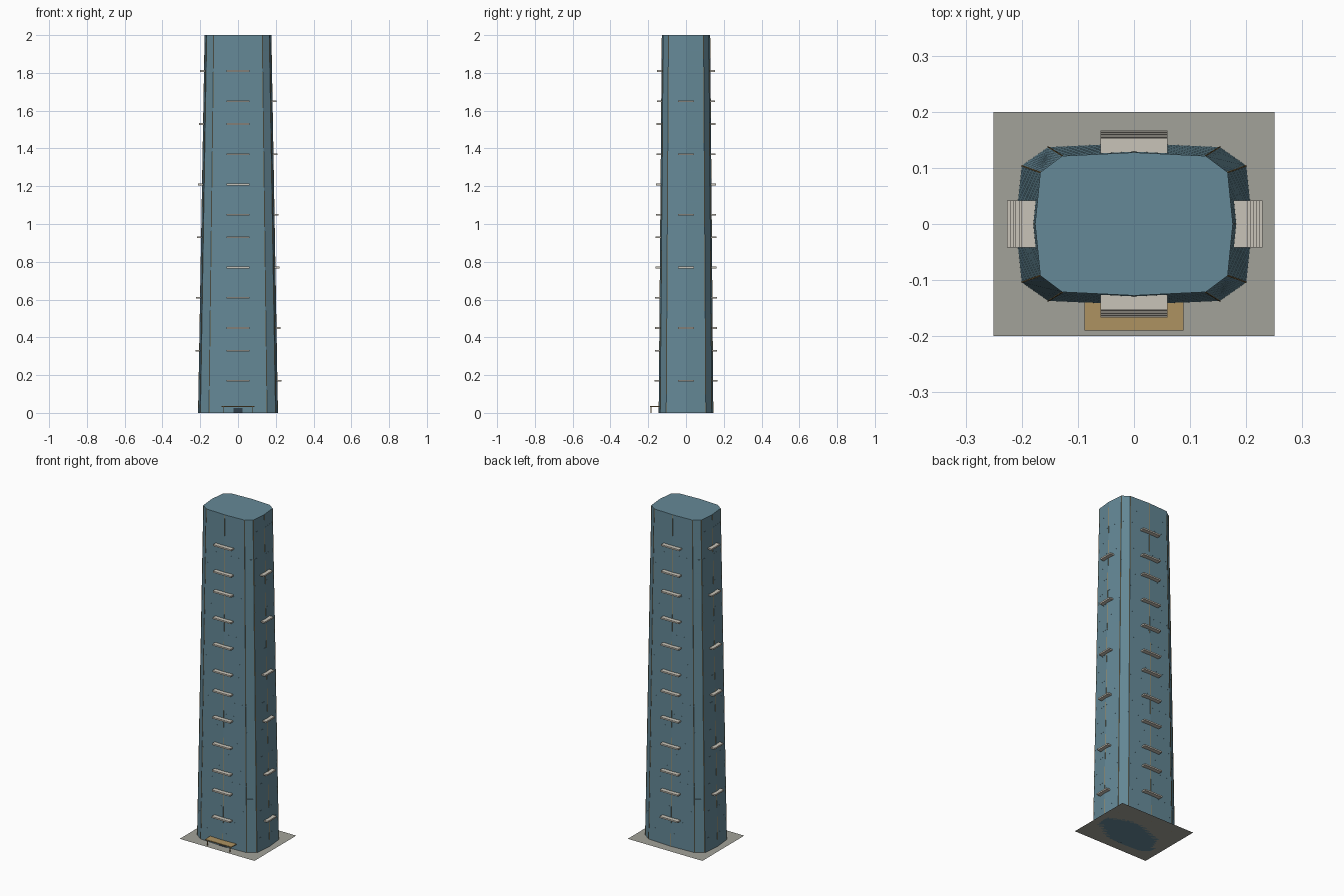
import bpy, bmesh

if "Cube" in bpy.data.objects:
    bpy.data.objects.remove(bpy.data.objects["Cube"])

def material(name, rgb):
    m = bpy.data.materials.new(name)
    m.diffuse_color = (*rgb, 1)
    m.use_nodes = True
    m.node_tree.nodes["Principled BSDF"].inputs["Base Color"].default_value = m.diffuse_color
    return m

GLASS = material("glass", (0.13, 0.25, 0.31))
STONE = material("stone", (0.58, 0.55, 0.48))
PAVING = material("paving", (0.36, 0.36, 0.32))
BRONZE = material("bronze", (0.42, 0.29, 0.12))
DARK = material("dark", (0.03, 0.05, 0.07))

H = 2.0
# quarter outline of the bowed, chamfered plan, mirrored to twelve corners
Q = [(0.211, 0), (0.2, 0.104), (0.153, 0.137), (0, 0.144)]
OUTLINE = (Q + [(-x, y) for x, y in Q[2::-1]]
           + [(-x, -y) for x, y in Q[1:]] + [(x, -y) for x, y in Q[2:0:-1]])

def taper(z):
    return (1 - 0.165 * z / H, 1 - 0.115 * z / H)

def finish(name, bm, mat):
    bmesh.ops.recalc_face_normals(bm, faces=bm.faces)
    me = bpy.data.meshes.new(name)
    bm.to_mesh(me)
    bm.free()
    me.materials.append(mat)
    ob = bpy.data.objects.new(name, me)
    bpy.context.collection.objects.link(ob)

def loft(bm, pairs, grow=1.0):
    rings = []
    for z in pairs:
        sx, sy = taper(z)
        rings.append([bm.verts.new((x * sx * grow, y * sy * grow, z)) for x, y in OUTLINE])
    n = len(OUTLINE)
    for a, b in zip(rings, rings[1:]):
        for i in range(n):
            bm.faces.new((a[i], a[(i + 1) % n], b[(i + 1) % n], b[i]))
    bm.faces.new(rings[0][::-1])
    bm.faces.new(rings[-1])

def box(bm, lo, hi):
    vs = bmesh.ops.create_cube(bm, size=1)["verts"]
    for v in vs:
        v.co = [lo[i] if v.co[i] < 0 else hi[i] for i in range(3)]
    return vs

# tapered tower body
bm = bmesh.new()
loft(bm, (0, H))
finish("tower_body", bm, GLASS)

# almost flush floor bands
bm = bmesh.new()
for k in range(1, 25):
    loft(bm, (k * 0.08 - 0.001, k * 0.08 + 0.001), 1.0008)
finish("floor_bands", bm, GLASS)

# slim mullions following the facade edges
bm = bmesh.new()
r = 0.0012
for x, y in OUTLINE:
    for v in box(bm, (-r, -r, 0), (r, r, H - 0.001)):
        sx, sy = taper(v.co.z)
        v.co.x += x * sx * 0.997
        v.co.y += y * sy * 0.997
finish("mullions", bm, BRONZE)

# balconies: front and back on each level, sides alternating
bm = bmesh.new()
levels = [0.17, 0.33, 0.45, 0.61, 0.77, 0.93, 1.05, 1.21, 1.37, 1.53, 1.65, 1.81]
SIDE = {0.17: 1, 0.45: 1, 0.77: 1, 1.05: 1, 1.37: 1, 1.65: 1}
for z in levels:
    sx, sy = taper(z)
    z0, z1 = z - 0.005, z + 0.004
    y = 0.144 * sy
    for s in (-1, 1):
        a, b = sorted((s * (y - 0.018), s * (y + 0.024)))
        box(bm, (-0.06, a, z0), (0.06, b, z1))
    x = 0.211 * sx
    s = SIDE.get(z, -1)
    a, b = sorted((s * (x - 0.018), s * (x + 0.021)))
    box(bm, (a, -0.042, z0), (b, 0.042, z1))
finish("balconies", bm, STONE)

# thin plaza sheet
bm = bmesh.new()
bm.faces.new([bm.verts.new((x, y, 0)) for x, y in
              ((-0.25, -0.2), (0.25, -0.2), (0.25, 0.2), (-0.25, 0.2))])
finish("plaza", bm, PAVING)

# entrance canopy with posts, and door
bm = bmesh.new()
box(bm, (-0.088, -0.19, 0.032), (0.088, -0.14, 0.037))
finish("entrance_canopy", bm, BRONZE)
bm = bmesh.new()
for s in (-1, 1):
    box(bm, (s * 0.075 - 0.002, -0.187, 0), (s * 0.075 + 0.002, -0.183, 0.033))
finish("canopy_posts", bm, BRONZE)
bm = bmesh.new()
box(bm, (-0.024, -0.146, 0), (0.024, -0.13, 0.027))
finish("entrance_door", bm, DARK)
